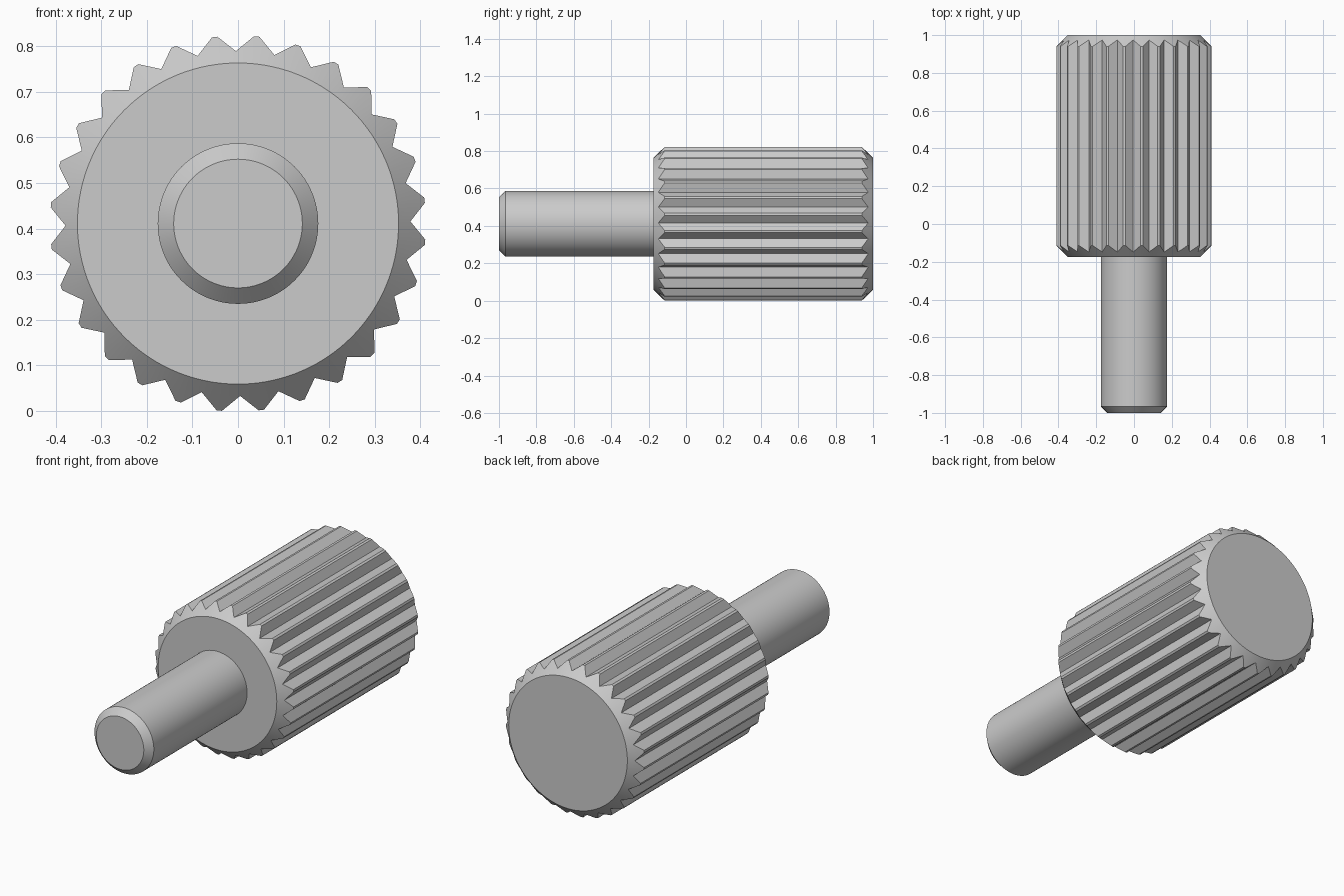
import bpy
import bmesh
from math import radians, pi, sin, cos, atan2, hypot

cube = bpy.data.objects.get("Cube")
if cube:
    bpy.data.objects.remove(cube, do_unlink=True)

AXIS_Z = 0.411
TEETH = 28
TIP_R, ROOT_R, FACE_R = 0.412, 0.378, 0.352
HEAD_FRONT, HEAD_BACK = -0.174, 1.0

steel = bpy.data.materials.new("grey steel")
steel.use_nodes = True
GREY = (0.6, 0.6, 0.6, 1)
steel.diffuse_color = GREY
steel.node_tree.nodes["Principled BSDF"].inputs["Base Color"].default_value = GREY


def loft(name, rings):
    """Skin a list of equal-length point rings running along +y and cap both ends."""
    bm = bmesh.new()
    loops = [[bm.verts.new(p) for p in ring] for ring in rings]
    n = len(loops[0])
    for a, b in zip(loops, loops[1:]):
        for i in range(n):
            j = (i + 1) % n
            bm.faces.new((a[i], a[j], b[j], b[i]))
    bm.faces.new(loops[0])
    bm.faces.new(loops[-1])
    bmesh.ops.recalc_face_normals(bm, faces=bm.faces)
    mesh = bpy.data.meshes.new(name)
    bm.to_mesh(mesh)
    bm.free()
    mesh.materials.append(steel)
    obj = bpy.data.objects.new(name, mesh)
    obj.location.z = AXIS_Z
    bpy.context.collection.objects.link(obj)
    bpy.ops.object.select_all(action="DESELECT")
    obj.select_set(True)
    bpy.context.view_layer.objects.active = obj
    bpy.ops.object.shade_smooth_by_angle(angle=radians(25))
    return obj


def polar(r, a, y):
    return (r * cos(a), y, r * sin(a))


# Knurl outline: 90 degree teeth with narrow flat tips, as (radius, angle)
pitch = 2 * pi / TEETH
half = pitch / 2
root = (ROOT_R * cos(half), ROOT_R * sin(half))
tip = (TIP_R, root[1] - (TIP_R - root[0]))
mid = ((root[0] + tip[0]) / 2, (root[1] + tip[1]) / 2)
outline = []
for t in range(TEETH):
    centre = radians(90.7) + half + t * pitch
    for (u, v), side in ((root, -1), (mid, -1), (tip, -1), (tip, 1), (mid, 1)):
        outline.append((hypot(u, v), centre + side * atan2(v, u)))

# Knurled head: 45 degree chamfers cut the teeth at both ends
loft("knurled_head", [
    [polar(FACE_R, a, HEAD_FRONT) for r, a in outline],
    [polar(r, a, HEAD_FRONT + r - FACE_R) for r, a in outline],
    [polar(r, a, HEAD_BACK - r + FACE_R) for r, a in outline],
    [polar(FACE_R, a, HEAD_BACK) for r, a in outline],
])

# Plain shaft with a chamfered front end, seated in the head
SIDES = 96
profile = ((0.141, -1.0), (0.176, -0.965), (0.176, HEAD_FRONT + 0.02))
loft("shaft", [[polar(r, 2 * pi * i / SIDES, y) for i in range(SIDES)]
               for r, y in profile])
